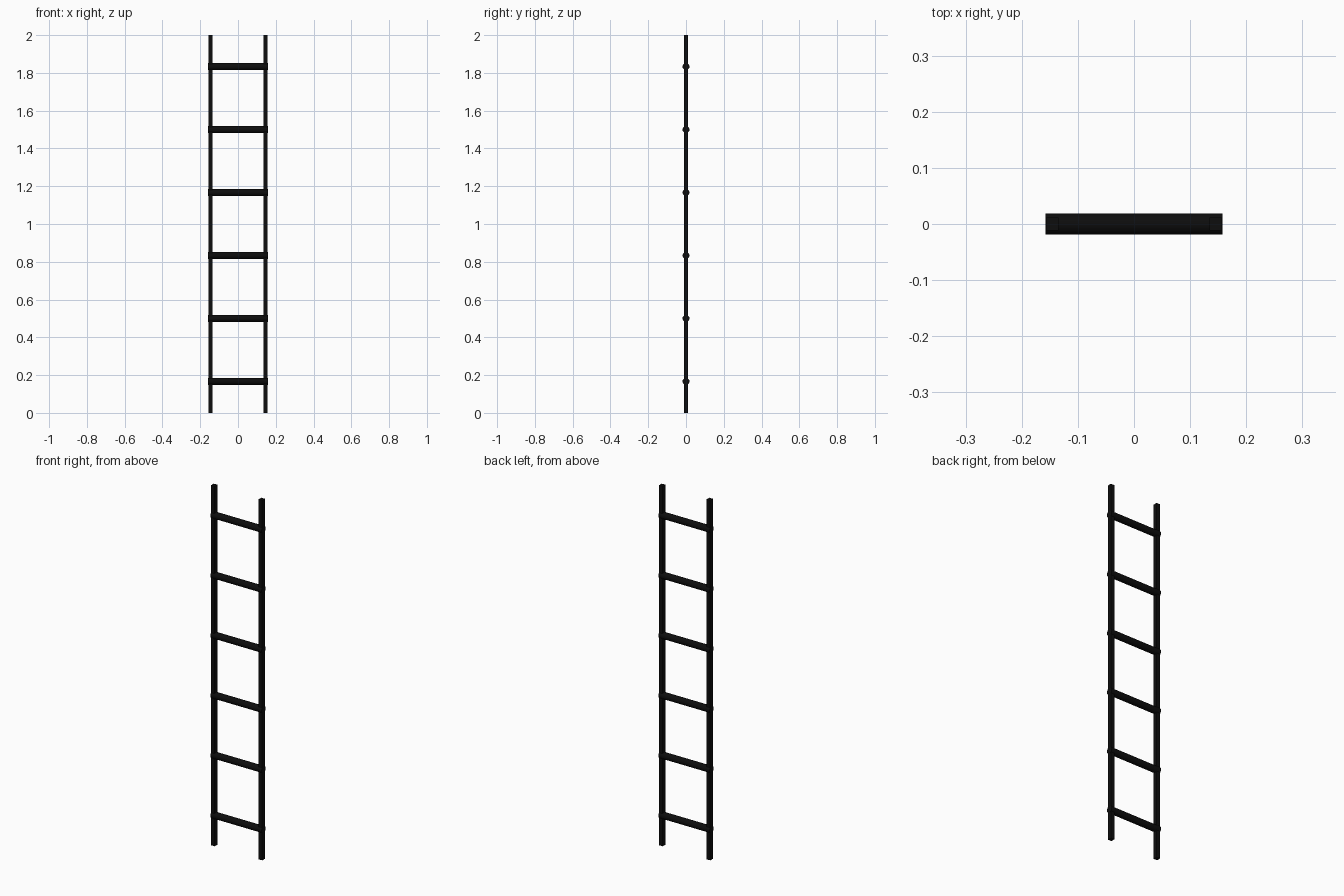
import bpy, math

if "Cube" in bpy.data.objects:
    bpy.data.objects.remove(bpy.data.objects["Cube"])

black = bpy.data.materials.new("black_metal")
black.diffuse_color = (0.004, 0.004, 0.004, 1)
black.use_nodes = True
black.node_tree.nodes["Principled BSDF"].inputs["Base Color"].default_value = black.diffuse_color

# Square side rails
for name, sx in (("left_rail", -1), ("right_rail", 1)):
    bpy.ops.mesh.primitive_cube_add(size=1, location=(sx * 0.146, 0, 1))
    rail = bpy.context.object
    rail.name = name
    rail.scale = (0.022, 0.023, 2)
    bpy.ops.object.transform_apply(location=False, rotation=False, scale=True)
    rail.data.materials.append(black)

# Round rungs, evenly spaced, running through to the rails' outer faces
for i in range(6):
    bpy.ops.mesh.primitive_cylinder_add(
        vertices=16, radius=0.0185, depth=0.315,
        location=(0, 0, (i + 0.5) / 3), rotation=(0, math.pi / 2, 0))
    rung = bpy.context.object
    rung.name = f"rung_{i + 1}"
    rung.data.materials.append(black)
    bpy.ops.object.shade_smooth_by_angle()
